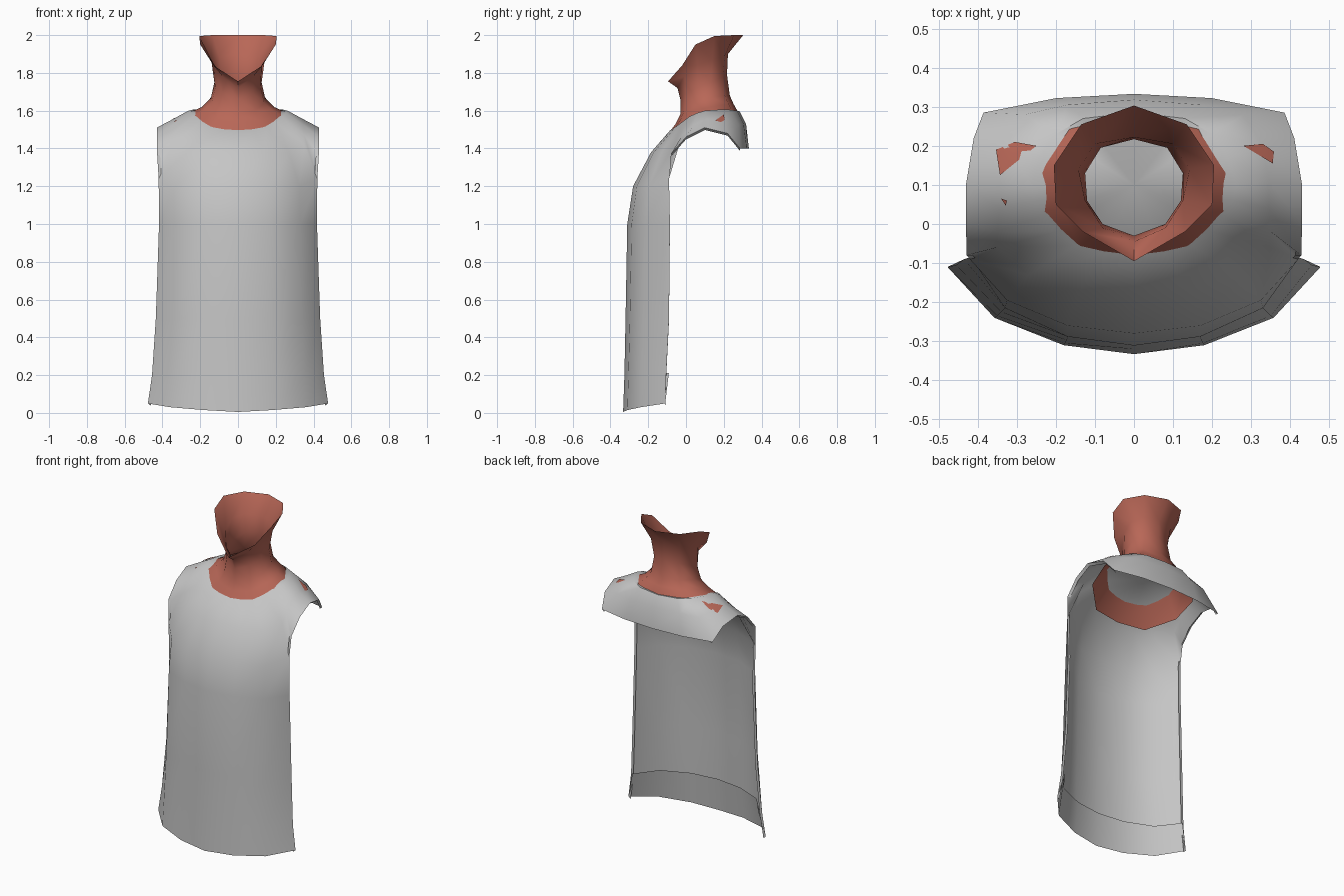
import bpy, bmesh
from mathutils import Vector
from mathutils.bvhtree import BVHTree

cube = bpy.data.objects.get("Cube")
if cube:
    bpy.data.objects.remove(cube, do_unlink=True)


def material(name, rgb):
    m = bpy.data.materials.new(name)
    m.use_nodes = True
    m.diffuse_color = (*rgb, 1)
    m.node_tree.nodes["Principled BSDF"].inputs["Base Color"].default_value = (*rgb, 1)
    return m


GREY = material("cloth_grey", (0.56, 0.56, 0.56))
RED = material("clay_red", (0.48, 0.135, 0.095))


def flip(p):
    return (-p[0], p[1], p[2])


def open_row(half):
    """Mirror a centre-to-side row into a full row."""
    return [flip(p) for p in half[:0:-1]] + list(half)


def closed_ring(half):
    """Mirror a front-to-back half ring into a full ring."""
    return list(half) + [flip(p) for p in half[-2:0:-1]]


def loft(bm, rows, closed=False):
    vs = [[bm.verts.new(p) for p in row] for row in rows]
    n = len(rows[0])
    for a, b in zip(vs, vs[1:]):
        for i in range(n if closed else n - 1):
            j = (i + 1) % n
            bm.faces.new((a[i], a[j], b[j], b[i]))
    return vs


def finish(bm, name, mat, angle=1.0):
    bmesh.ops.remove_doubles(bm, verts=bm.verts, dist=0.0005)
    bmesh.ops.recalc_face_normals(bm, faces=bm.faces)
    me = bpy.data.meshes.new(name)
    bm.to_mesh(me)
    bm.free()
    me.materials.append(mat)
    ob = bpy.data.objects.new(name, me)
    bpy.context.collection.objects.link(ob)
    bpy.ops.object.select_all(action="DESELECT")
    ob.select_set(True)
    bpy.context.view_layer.objects.active = ob
    bpy.ops.object.shade_smooth_by_angle(angle=angle)
    return ob


# Yoke half rings, running from centre front round the shoulder to centre back
outer = [(0, -.28, 1.2), (.17, -.26, 1.2), (.325, -.195, 1.2), (.42, -.09, 1.24),
         (.428, -.08, 1.37), (.43, 0, 1.46), (.43, .1, 1.51), (.41, .22, 1.48),
         (.385, .285, 1.40), (.2, .322, 1.40), (0, .333, 1.40)]
middle = [(0, -.185, 1.38), (.14, -.17, 1.38), (.27, -.13, 1.38), (.35, -.06, 1.42),
          (.35, -.02, 1.47), (.345, .04, 1.525), (.345, .11, 1.555), (.33, .2, 1.55),
          (.28, .28, 1.525), (.17, .305, 1.53), (0, .318, 1.53)]
neckline = [(0, -.085, 1.495), (.08, -.075, 1.50), (.15, -.055, 1.515), (.2, -.02, 1.54),
            (.235, .02, 1.57), (.255, .06, 1.588), (.262, .1, 1.6), (.24, .17, 1.605),
            (.2, .23, 1.605), (.13, .27, 1.6), (0, .285, 1.595)]

# Front panel rows from hem to chest
body = [
    [(0, -.333, .005), (.18, -.31, .015), (.357, -.24, .03), (.477, -.11, .05)],
    [(0, -.326, .2), (.177, -.305, .2), (.35, -.235, .2), (.455, -.105, .2)],
    [(0, -.32, .5), (.173, -.297, .5), (.34, -.225, .5), (.435, -.09, .5)],
    [(0, -.311, 1.0), (.17, -.288, 1.0), (.33, -.215, 1.0), (.418, -.085, 1.0)],
    outer[:4],
]

# Garment: front panel, yoke and the closed cloth under the neck
bm = bmesh.new()
loft(bm, [open_row(r) for r in body])
rings = loft(bm, [closed_ring(r) for r in (outer, middle, neckline)], closed=True)
hub = bm.verts.new((0, .1, 1.56))
top = rings[-1]
for i, v in enumerate(top):
    bm.faces.new((v, top[(i + 1) % len(top)], hub))
garment = finish(bm, "garment", GREY)

# Turned-up band inside the hem
bm = bmesh.new()
inner = [(x * .96, y + .014, .21) for x, y, z in body[1]]
loft(bm, [open_row(body[0]), open_row(inner)])
finish(bm, "hem_band", GREY)

# Narrow folds along both side edges and armholes
edge = [r[-1] for r in body] + outer[4:9]
fold = [(x - .016, y, z - .012) for x, y, z in edge]
bm = bmesh.new()
loft(bm, [edge, fold])
loft(bm, [[flip(p) for p in edge], [flip(p) for p in fold]])
finish(bm, "armhole_folds", GREY)

# Neck: slanted open rim, narrow throat, and a flare reaching under the yoke
neck_rings = [
    [(0, -.095, 1.755), (.13, -.02, 1.84), (.2, .05, 1.95), (.205, .15, 1.995),
     (.135, .255, 2.0), (0, .303, 2.0)],
    [(0, -.045, 1.72), (.08, -.01, 1.78), (.125, .06, 1.84), (.142, .14, 1.87),
     (.10, .205, 1.89), (0, .222, 1.90)],
    [(0, -.03, 1.66), (.08, 0, 1.69), (.12, .06, 1.72), (.125, .13, 1.75),
     (.085, .195, 1.78), (0, .217, 1.79)],
    [(0, -.03, 1.58), (.09, -.01, 1.60), (.14, .05, 1.64), (.143, .13, 1.67),
     (.1, .205, 1.68), (0, .232, 1.68)],
    [(0, -.055, 1.53), (.11, -.03, 1.55), (.185, .04, 1.60), (.19, .13, 1.62),
     (.13, .225, 1.635), (0, .252, 1.635)],
    [(0, -.085, 1.49), (.14, -.06, 1.508), (.237, .03, 1.568), (.255, .13, 1.59),
     (.17, .245, 1.597), (0, .277, 1.59)],
    [(0, -.145, 1.39), (.18, -.12, 1.395), (.31, 0, 1.46), (.325, .13, 1.525),
     (.24, .25, 1.53), (0, .295, 1.51)],
]
bm = bmesh.new()
loft(bm, [closed_ring(r) for r in neck_rings], closed=True)
finish(bm, "neck", RED)

# Small red patches lying on the shoulders
gm = bmesh.new()
gm.from_mesh(garment.data)
tree = BVHTree.FromBMesh(gm)
gm.free()


def on_cloth(x, y):
    hit = tree.ray_cast(Vector((x, y, 3)), Vector((0, 0, -1)))[0]
    return hit + Vector((0, 0, .005))


patches = {
    "left_shoulder_patch": [(.28, .2), (.33, .205), (.358, .185), (.355, .155)],
    "right_shoulder_patch": [(-.25, .2), (-.305, .21), (-.353, .19), (-.343, .125)],
    "right_shoulder_speck": [(-.34, .065), (-.325, .06), (-.328, .047)],
}
for name, pts in patches.items():
    bm = bmesh.new()
    n = len(pts)
    mid = bm.verts.new(on_cloth(sum(p[0] for p in pts) / n, sum(p[1] for p in pts) / n))
    vs = [bm.verts.new(on_cloth(*p)) for p in pts]
    for i in range(n):
        bm.faces.new((mid, vs[(i + 1) % n], vs[i]))
    finish(bm, name, RED)
